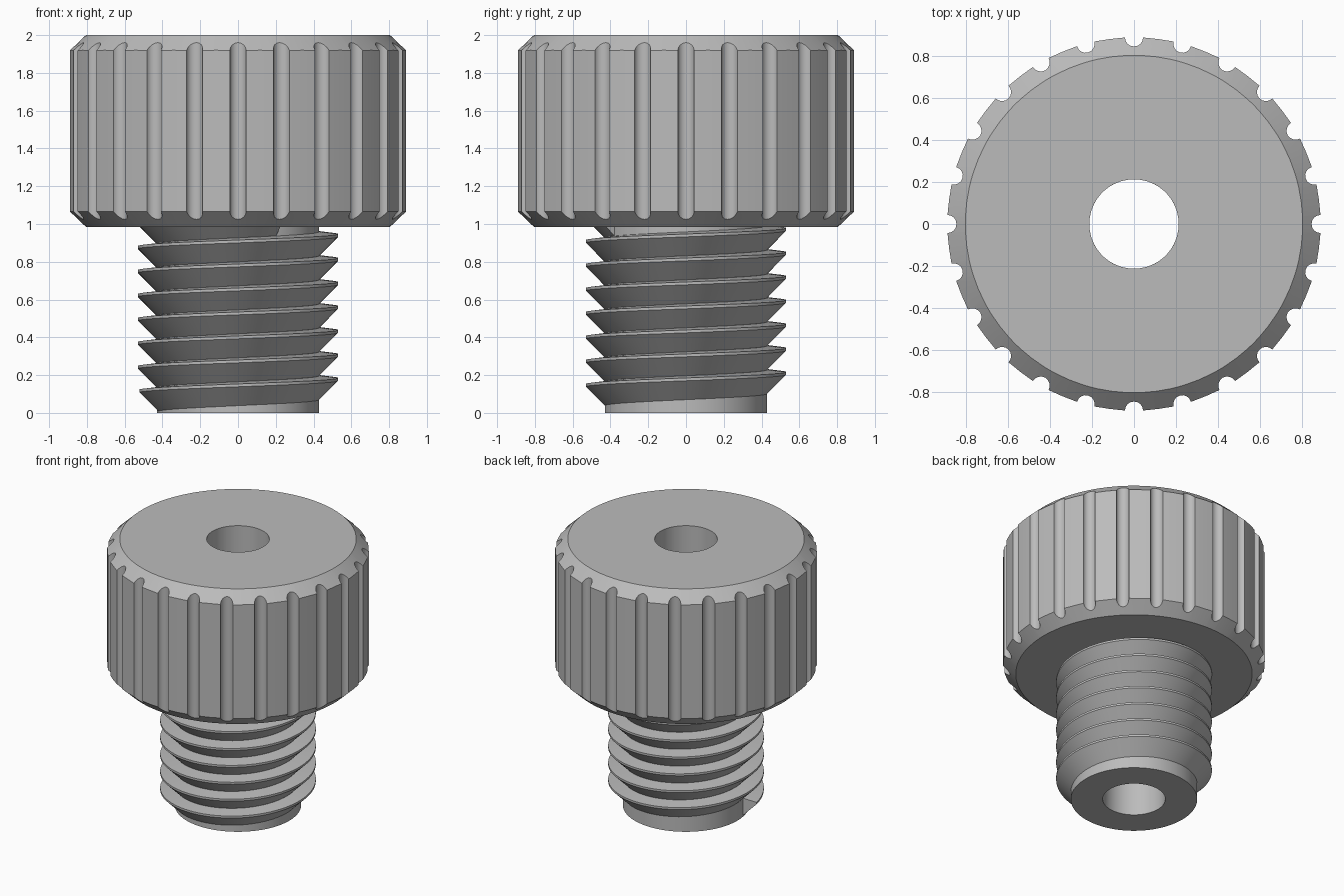
import bpy, bmesh, math

if "Cube" in bpy.data.objects:
    bpy.data.objects.remove(bpy.data.objects["Cube"])

TAU = 2 * math.pi
HOLE_R, SHAFT_R, THREAD_R = 0.213, 0.43, 0.53
HEAD_R, HEAD_EDGE_R = 0.89, 0.805
HEAD_BOTTOM, HEAD_TOP = 0.985, 2.0
GROOVES, GROOVE_R = 24, 0.043
PITCH = 0.127

grey = bpy.data.materials.new("mid grey")
grey.diffuse_color = (0.5, 0.5, 0.5, 1)
grey.use_nodes = True
grey.node_tree.nodes["Principled BSDF"].inputs["Base Color"].default_value = grey.diffuse_color


def skin(name, rings, closed=True, caps=False):
    """Bridge successive rings of points into one smooth-by-angle object."""
    bm = bmesh.new()
    rows = [[bm.verts.new(p) for p in ring] for ring in rings]
    n = len(rows[0])
    for a, b in zip(rows, rows[1:]):
        for j in range(n if closed else n - 1):
            k = (j + 1) % n
            bm.faces.new((a[j], a[k], b[k], b[j]))
    if caps:
        bm.faces.new(rows[0])
        bm.faces.new(rows[-1])
        bmesh.ops.recalc_face_normals(bm, faces=bm.faces)
    mesh = bpy.data.meshes.new(name)
    bm.to_mesh(mesh)
    bm.free()
    mesh.materials.append(grey)
    obj = bpy.data.objects.new(name, mesh)
    bpy.context.collection.objects.link(obj)
    bpy.ops.object.select_all(action='DESELECT')
    obj.select_set(True)
    bpy.context.view_layer.objects.active = obj
    bpy.ops.object.shade_smooth_by_angle(angle=math.radians(30))
    return obj


def polar(r, t, z):
    return (r * math.cos(t), r * math.sin(t), z)


# Knurled head: outline of lands and half-round grooves, as (radius, angle)
outline = []
for g in range(GROOVES):
    base = TAU * g / GROOVES
    for s in range(9):
        psi = math.radians(270 - 180 * s / 8)
        x = HEAD_R + GROOVE_R * math.cos(psi)
        y = GROOVE_R * math.sin(psi)
        outline.append((math.hypot(x, y), base + math.atan2(y, x)))
    outline.append((HEAD_R, base + TAU / GROOVES / 2))


def chamfer(r):
    return (r - HEAD_EDGE_R) * 0.08 / (HEAD_R - HEAD_EDGE_R)


def head_ring(r, z):
    return [polar(r, t, z) for _, t in outline]


skin("knurled_head", [
    head_ring(SHAFT_R, HEAD_BOTTOM),
    head_ring(HEAD_EDGE_R, HEAD_BOTTOM),
    [polar(r, t, HEAD_BOTTOM + chamfer(r)) for r, t in outline],
    [polar(r, t, HEAD_TOP - chamfer(r)) for r, t in outline],
    head_ring(HEAD_EDGE_R, HEAD_TOP),
    head_ring(HOLE_R, HEAD_TOP),
    head_ring(HOLE_R, HEAD_BOTTOM),
])

# Hollow shaft
profile = [(HOLE_R, HEAD_BOTTOM), (HOLE_R, 0), (SHAFT_R, 0), (SHAFT_R, HEAD_BOTTOM)]
skin("shaft", [[polar(r, TAU * i / 96, z) for i in range(96)] for r, z in profile])

# Buttress thread: flat upper flank, 45 degree lower flank, blunt ends
section = [(0.425, -0.12), (THREAD_R, -0.015), (THREAD_R, 0), (0.425, 0.012)]
start, end, steps = -170, 2458, 657
helix = []
for i in range(steps + 1):
    deg = start + (end - start) * i / steps
    z0 = 0.185 + PITCH * deg / 360
    helix.append([polar(r, math.radians(deg), z0 + dz) for r, dz in section])
skin("screw_thread", helix, caps=True)
